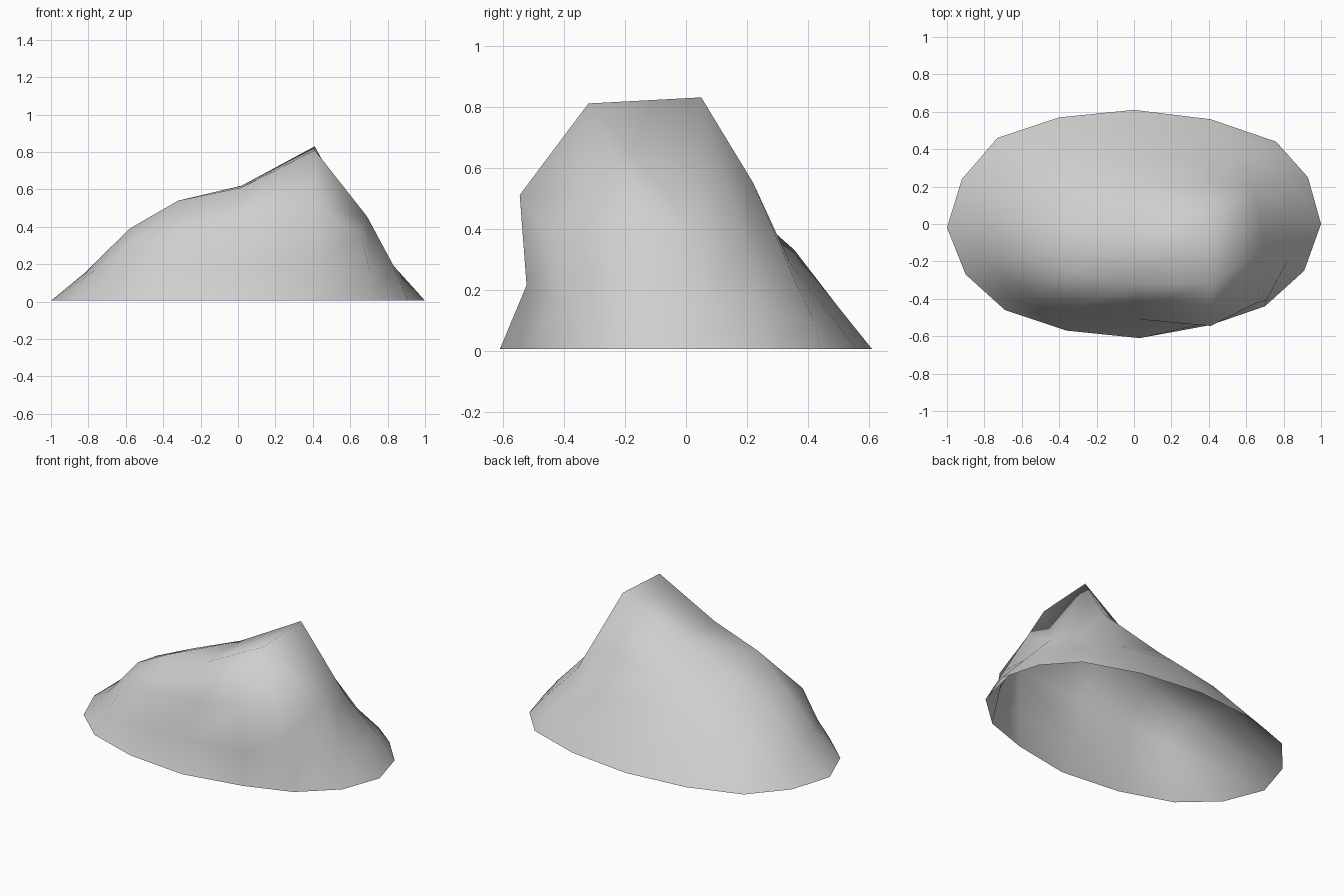
import bpy, bmesh

old = bpy.data.objects.get("Cube")
if old:
    bpy.data.objects.remove(old)

# Single stone colour
stone = bpy.data.materials.new("stone_grey")
stone.use_nodes = True
colour = (0.62, 0.62, 0.62, 1)
stone.diffuse_color = colour
stone.node_tree.nodes["Principled BSDF"].inputs["Base Color"].default_value = colour

# Upper surface: rows of points from front to back, each running left to right
crown = (
    ((-.55, -.39, .31), (-.31, -.45, .37), (.02, -.45, .42), (.41, -.545, .51), (.66, -.42, .35)),
    ((-.58, -.18, .39), (-.32, -.26, .54), (.02, -.32, .61), (.41, -.32, .81), (.69, -.14, .455)),
    ((-.58, .01, .36), (-.32, 0, .48), (.02, 0, .62), (.41, .05, .83), (.67, .06, .36)),
    ((-.57, .2, .29), (-.33, .22, .37), (0, .22, .45), (.41, .22, .55), (.63, .2, .34)),
    ((-.52, .34, .19), (-.3, .36, .27), (0, .355, .33), (.41, .34, .29), (.58, .37, .2)),
)

# Ground outline, counter-clockwise from the +x end
outline = (
    (1, 0), (.93, .25), (.76, .44), (.41, .56),
    (0, .61), (-.4, .57), (-.73, .46), (-.92, .24),
    (-1, -.02), (-.9, -.27), (-.69, -.46), (-.36, -.57),
    (.03, -.61), (.41, -.54), (.7, -.44), (.91, -.25),
)

bm = bmesh.new()
grid = [[bm.verts.new(point) for point in row] for row in crown]
for front, back in zip(grid, grid[1:]):
    for i in range(len(front) - 1):
        bm.faces.new((front[i], front[i + 1], back[i + 1], back[i]))

# Border of the crown in the same order as the ground outline
right = [row[-1] for row in grid]
left = [row[0] for row in grid]
rim = right[2:] + grid[-1][-2:0:-1] + left[::-1] + grid[0][1:-1] + right[:2]

# Flaring skirt: a slightly bulging middle ring, then the ground ring
middle, base = [], []
for (x, y), top in zip(outline, rim):
    middle.append(bm.verts.new(((x + top.co.x) * 0.52, (y + top.co.y) / 2 + 0.02, top.co.z * 0.42)))
    base.append(bm.verts.new((x, y, 0.005)))

for lower, upper in ((base, middle), (middle, rim)):
    for k in range(len(lower)):
        bm.faces.new((lower[k - 1], lower[k], upper[k], upper[k - 1]))

for face in bm.faces:
    face.smooth = True

# Open-bottomed rock shell
mesh = bpy.data.meshes.new("rock")
bm.to_mesh(mesh)
bm.free()
mesh.materials.append(stone)
rock = bpy.data.objects.new("rock", mesh)
bpy.context.collection.objects.link(rock)
